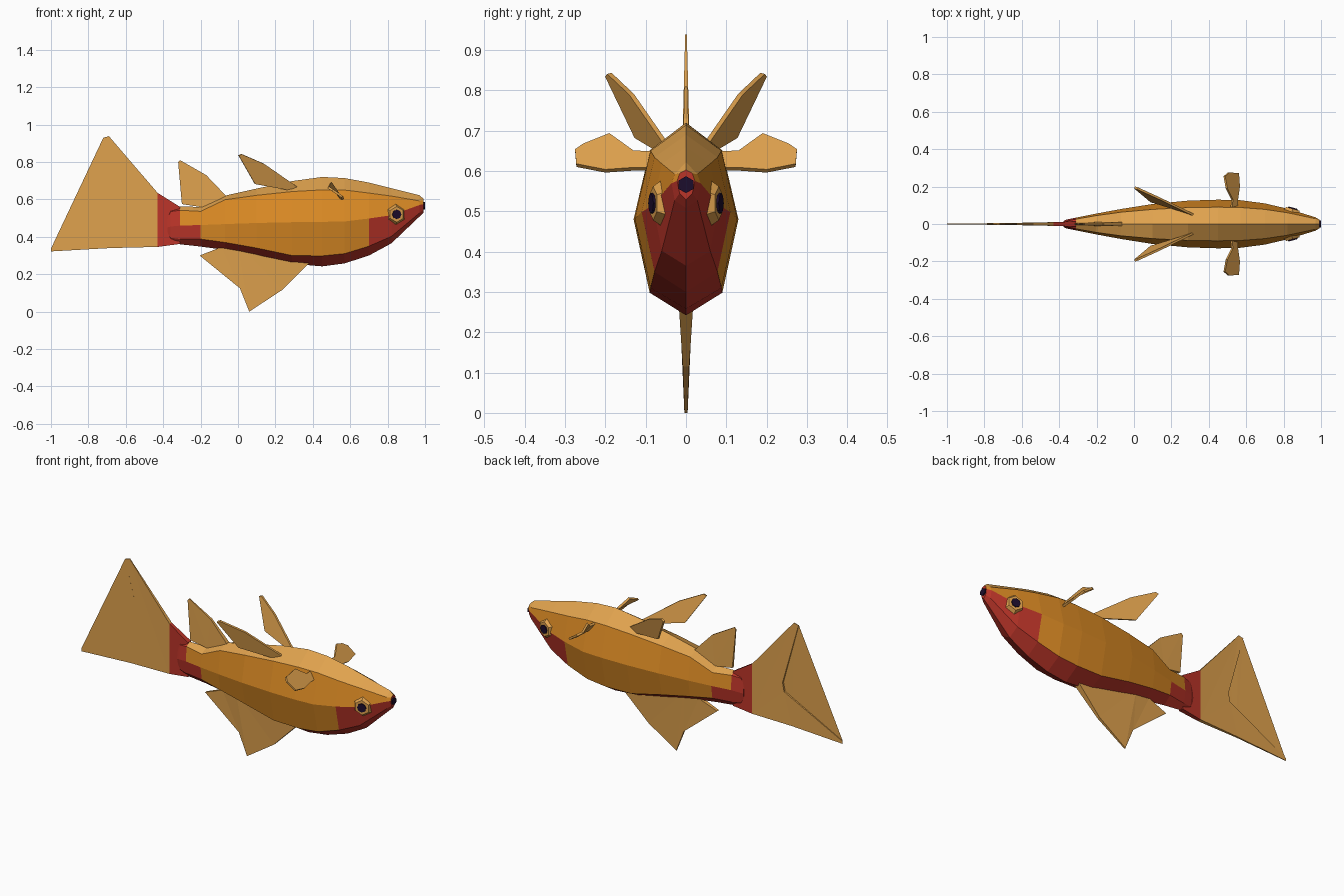
import bpy, bmesh
from mathutils import Vector

if "Cube" in bpy.data.objects:
    bpy.data.objects.remove(bpy.data.objects["Cube"])

def material(name, rgb):
    m = bpy.data.materials.new(name)
    m.diffuse_color = (*rgb, 1)
    m.use_nodes = True
    m.node_tree.nodes["Principled BSDF"].inputs["Base Color"].default_value = m.diffuse_color
    return m

TAN = material("tan", (0.74, 0.36, 0.075))
ORANGE = material("orange", (0.72, 0.26, 0.018))
RED = material("red", (0.50, 0.035, 0.022))
DARK = material("dark violet", (0.012, 0.004, 0.025))

def make(name, bm, mats):
    bmesh.ops.recalc_face_normals(bm, faces=bm.faces[:])
    me = bpy.data.meshes.new(name)
    bm.to_mesh(me)
    bm.free()
    ob = bpy.data.objects.new(name, me)
    bpy.context.collection.objects.link(ob)
    for m in mats:
        me.materials.append(m)
    return ob

# Body: eight-sided rings. x, half width, top strip half width,
# then heights of top, upper edge, middle ridge, lower edge, bottom
RINGS = [
    (-0.378, .016, .010, .510, .500, .450, .420, .405),
    (-0.360, .024, .015, .548, .535, .455, .395, .372),
    (-0.310, .034, .026, .562, .542, .460, .388, .360),
    (-0.200, .056, .045, .560, .536, .463, .388, .348),
    (-0.070, .080, .063, .620, .598, .468, .370, .330),
    (0.100, .107, .078, .658, .622, .474, .340, .295),
    (0.290, .125, .088, .698, .642, .478, .300, .256),
    (0.450, .130, .090, .720, .651, .480, .298, .242),
    (0.570, .127, .088, .714, .650, .482, .310, .258),
    (0.700, .110, .078, .690, .634, .498, .350, .300),
    (0.820, .082, .060, .660, .618, .515, .402, .365),
    (0.970, .036, .028, .622, .592, .570, .527, .508),
    (0.992, .022, .016, .603, .594, .575, .545, .528),
]
bm = bmesh.new()
loops = []
for x, w, t, z0, z1, z2, z3, z4 in RINGS:
    half = [(t, z1), (w, z2), (t, z3)]
    pts = [(0, z0)] + half + [(0, z4)] + [(-y, z) for y, z in reversed(half)]
    loops.append([bm.verts.new((x, y, z)) for y, z in pts])
for i, (a, b) in enumerate(zip(loops, loops[1:])):
    for k in range(8):
        f = bm.faces.new((a[k], a[(k + 1) % 8], b[(k + 1) % 8], b[k]))
        strip = min(k, 7 - k)          # 0 back, 1 upper side, 2 lower side, 3 belly
        x = f.calc_center_median().x
        f.material_index = (0, 1, 1, 2)[strip]
        if x < -0.31 or (strip == 2 and (x > 0.7 or x < -0.2)):
            f.material_index = 2
for end in (loops[0], loops[-1]):
    bm.faces.new(end).material_index = 2
make("body", bm, [TAN, ORANGE, RED])

# Flat upright fins: outline of (x, z, half thickness)
def upright_fin(name, outline, mat):
    bm = bmesh.new()
    n = len(outline)
    a = [bm.verts.new((x, -t, z)) for x, z, t in outline]
    b = [bm.verts.new((x, t, z)) for x, z, t in outline]
    bm.faces.new(a)
    bm.faces.new(b[::-1])
    for i in range(n):
        j = (i + 1) % n
        bm.faces.new((a[i], a[j], b[j], b[i]))
    bmesh.ops.triangulate(bm, faces=[f for f in bm.faces if len(f.verts) > 4])
    make(name, bm, [mat])

upright_fin("tail_base", [(-.43, .635, .010), (-.31, .56, .014), (-.31, .362, .014),
                          (-.43, .346, .010)], RED)
upright_fin("tail_fin", [(-.43, .635, .010), (-.69, .938, .002), (-.72, .93, .002),
                         (-.62, .575, .005), (-.63, .525, .005), (-1, .337, .002),
                         (-1, .322, .002), (-.68, .34, .005), (-.43, .346, .010)], TAN)
upright_fin("rear_back_fin", [(-.30, .575, .007), (-.19, .558, .010), (-.06, .615, .012),
                              (-.17, .73, .006), (-.31, .81, .003), (-.32, .80, .003)], TAN)
upright_fin("belly_fin", [(-.205, .30, .008), (.01, .125, .006), (.06, 0, .004),
                          (.235, .115, .008), (.39, .27, .018), (0, .36, .020),
                          (-.09, .345, .012)], TAN)

# Paired fins: a plate through 3D points, mirrored across the body
def paired_fin(name, pts, thick):
    bm = bmesh.new()
    vs = [bm.verts.new(p) for p in pts]
    f = bm.faces.new(vs)
    f.normal_update()
    n = f.normal * thick / 2
    lo = [bm.verts.new(v.co - n) for v in vs]
    for v in vs:
        v.co += n
    bm.faces.new(lo[::-1])
    for i in range(len(vs)):
        j = (i + 1) % len(vs)
        bm.faces.new((vs[i], lo[i], lo[j], vs[j]))
    ob = make(name, bm, [TAN])
    mirror = ob.modifiers.new("mirror", 'MIRROR')
    mirror.use_axis = (False, True, False)

paired_fin("upper_side_fins", [(.32, .048, .665), (.14, .135, .79), (.02, .19, .842),
                               (.003, .195, .835), (.09, .122, .683), (.26, .07, .652)], .012)
paired_fin("front_side_fins", [(.52, .085, .645), (.525, .13, .647), (.495, .19, .69),
                               (.483, .255, .664), (.505, .275, .65), (.557, .272, .614),
                               (.562, .20, .600), (.552, .13, .605), (.55, .085, .605)], .012)

# Eyes: six-sided frustums with thin pupils
def disc(name, centre, normal, r1, r2, depth, sides, mat):
    bm = bmesh.new()
    bmesh.ops.create_cone(bm, cap_ends=True, segments=sides, radius1=r1, radius2=r2, depth=depth)
    ob = make(name, bm, [mat])
    ob.rotation_mode = 'QUATERNION'
    ob.rotation_quaternion = Vector(normal).to_track_quat('Z', 'Y')
    ob.location = centre

for side, s in (("right", -1), ("left", 1)):
    nrm = Vector((.27, s, .0)).normalized()
    c = Vector((.845, s * .069, .52))
    disc(side + "_eye", c, nrm, .060, .042, .026, 6, TAN)
    disc(side + "_pupil", c + nrm * .015, nrm, .025, .025, .008, 8, DARK)

# Mouth: thin dark plate on the snout
disc("mouth", (.995, 0, .566), (1, 0, 0), .021, .021, .008, 6, DARK)
